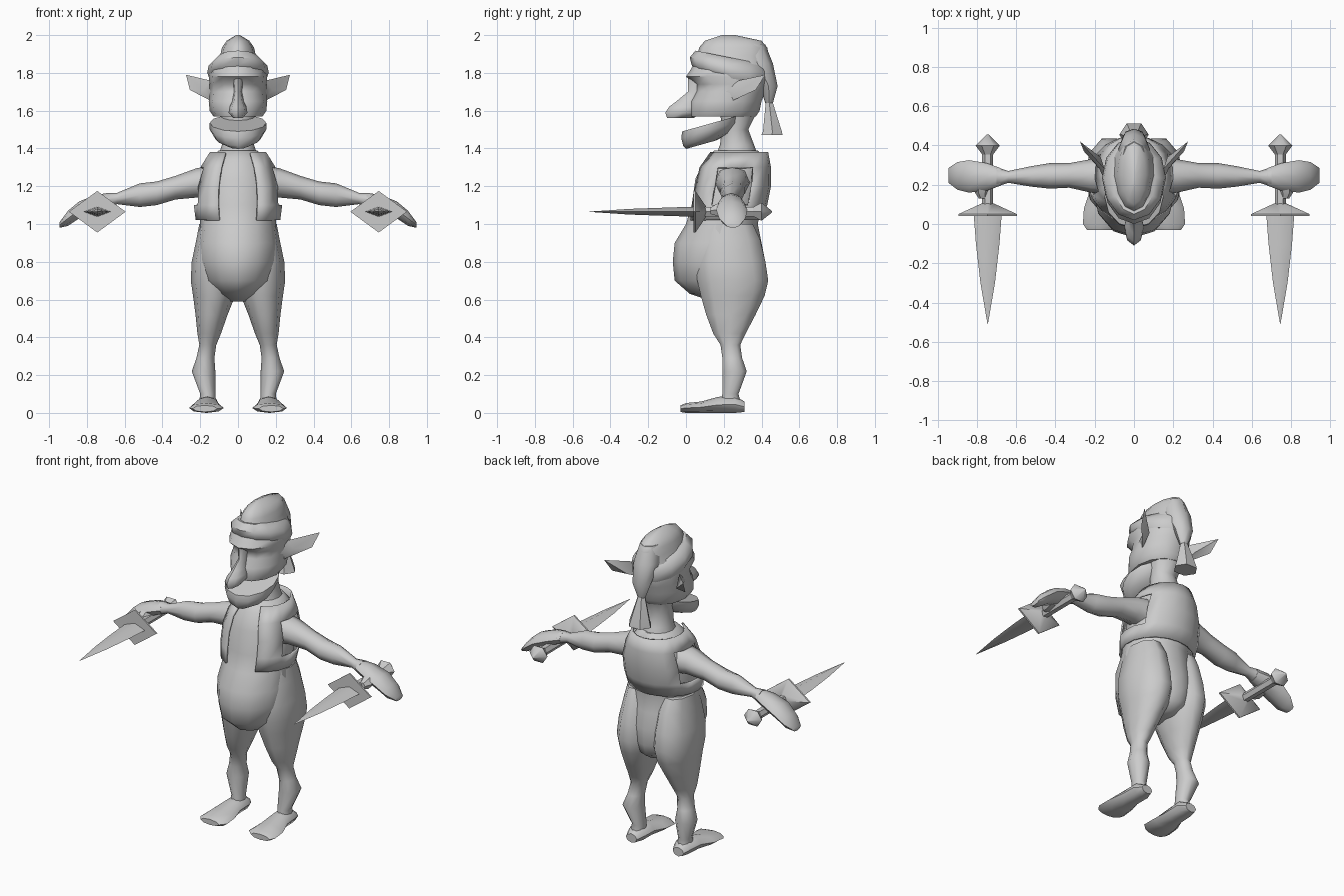
import bpy, bmesh, math

cube = bpy.data.objects.get("Cube")
if cube:
    bpy.data.objects.remove(cube)

grey = bpy.data.materials.new("plain_grey")
grey.use_nodes = True
colour = (.6, .6, .6, 1)
grey.diffuse_color = colour
grey.node_tree.nodes["Principled BSDF"].inputs["Base Color"].default_value = colour


def finish(name, bm, crease=50):
    """Turn a bmesh into a smooth shaded object that keeps strong creases."""
    bmesh.ops.recalc_face_normals(bm, faces=bm.faces)
    mesh = bpy.data.meshes.new(name)
    bm.to_mesh(mesh)
    bm.free()
    mesh.materials.append(grey)
    mesh.shade_smooth()
    mesh.set_sharp_from_angle(angle=math.radians(crease))
    obj = bpy.data.objects.new(name, mesh)
    bpy.context.collection.objects.link(obj)
    return obj


def loft(name, axis, rings, sides=8, side=1, tilt=0):
    """Skin oval rings given as (position, u min, u max, v min, v max)."""
    bm = bmesh.new()
    loops = []
    for t, u_min, u_max, v_min, v_max in rings:
        loop = []
        for i in range(sides):
            angle = math.tau * i / sides
            u = (u_min + u_max) / 2 + (u_max - u_min) / 2 * math.cos(angle)
            swing = (v_max - v_min) / 2 * math.sin(angle)
            v = (v_min + v_max) / 2 + swing
            along = t + tilt * swing
            point = {"x": (along, u, v), "y": (u, along, v), "z": (u, v, along)}[axis]
            loop.append(bm.verts.new((point[0] * side, point[1], point[2])))
        loops.append(loop)
    for low, high in zip(loops, loops[1:]):
        for i in range(sides):
            j = (i + 1) % sides
            bm.faces.new((low[i], low[j], high[j], high[i]))
    bm.faces.new(loops[0])
    bm.faces.new(loops[-1])
    return finish(name, bm)


def centred(name, rings, sides=12, tilt=0):
    """Upright loft on the middle plane: (z, half width, front, back)."""
    return loft(name, "z", [(z, -w, w, f, b) for z, w, f, b in rings], sides, 1, tilt)


# Torso with round belly
centred("torso", [
    (.59, .05, .14, .34), (.63, .12, .02, .4), (.7, .18, -.06, .42),
    (.8, .21, -.07, .42), (.9, .21, -.06, .4), (1, .2, 0, .38),
    (1.1, .2, .03, .4), (1.24, .19, .05, .42), (1.34, .15, .1, .42),
    (1.39, .1, .15, .38)])
centred("neck", [(1.34, .11, .15, .39), (1.42, .085, .18, .36),
                 (1.5, .08, .19, .33), (1.6, .1, .18, .38)])

# Head: skull, open jaw and hooked nose
centred("skull", [
    (1.57, .13, .02, .37), (1.6, .15, .015, .39), (1.65, .155, .02, .4),
    (1.7, .15, .05, .42), (1.74, .15, .05, .43), (1.78, .155, 0, .43),
    (1.81, .15, .02, .42), (1.88, .1, .06, .38)])
centred("jaw", [(1.42, .06, 0, .16), (1.45, .12, -.015, .24),
                (1.5, .15, -.025, .29), (1.535, .15, -.02, .3)], tilt=.28)
centred("nose", [
    (1.56, .025, -.1, .04), (1.59, .05, -.11, .08), (1.62, .045, -.09, .1),
    (1.65, .03, -.05, .1), (1.7, .022, .01, .12), (1.78, .03, .01, .12)], 8)

# Cap: rolled band, crown, drooping tail and tassel
centred("cap_band", [
    (1.77, .15, .06, .43), (1.8, .163, .03, .44), (1.84, .155, .02, .44),
    (1.88, .11, .05, .43)], tilt=-.2)
centred("cap_crown", [
    (1.84, .12, .04, .44), (1.89, .095, .06, .44), (1.935, .085, .07, .43),
    (1.97, .06, .1, .4), (2, .01, .19, .26)])
centred("cap_tail", [
    (1.64, .025, .42, .46), (1.73, .06, .39, .485), (1.85, .08, .3, .46),
    (1.95, .06, .26, .42)], 8)
centred("cap_tassel", [(1.47, .075, .39, .52), (1.49, .07, .4, .515),
                       (1.65, .022, .42, .46)], 6)


def build_vest():
    """Open-fronted sheet around the chest, with a hole for each arm."""
    levels = [(1.02, .225, 0, .405), (1.1, .235, .01, .43), (1.2, .232, .025, .45),
              (1.3, .2, .05, .45), (1.38, .15, .11, .435)]
    columns = 16
    bm = bmesh.new()
    rows = []
    for z, width, front, back in levels:
        row = []
        for i in range(columns + 1):
            angle = math.radians(27 + (360 - 54) * i / columns)
            row.append(bm.verts.new((width * math.sin(angle),
                                     (front + back) / 2 - (back - front) / 2 * math.cos(angle), z)))
        rows.append(row)
    for level, (low, high) in enumerate(zip(rows, rows[1:])):
        for i in range(columns):
            armhole = level in (1, 2) and min(i, columns - 1 - i) in (2, 3, 4)
            if not armhole:
                bm.faces.new((low[i], low[i + 1], high[i + 1], high[i]))
    vest = finish("vest", bm)
    rim = vest.modifiers.new("thickness", "SOLIDIFY")
    rim.thickness = .012


build_vest()


def build_ear(name, side):
    """Pointed leaf shape with a hollow front and a raised back."""
    outline = [(.14, .24, 1.65), (.14, .2, 1.7), (.15, .28, 1.76),
               (.275, .42, 1.79), (.255, .37, 1.71)]
    bm = bmesh.new()
    rim = [bm.verts.new((x * side, y, z)) for x, y, z in outline]
    for centre in ((.18, .29, 1.71), (.17, .34, 1.7)):
        hub = bm.verts.new((centre[0] * side, centre[1], centre[2]))
        for i, vert in enumerate(rim):
            bm.faces.new((vert, rim[(i + 1) % len(rim)], hub))
    finish(name, bm)


def build_dagger(prefix, side):
    """Dagger pointing forward, its parts centred on one line."""
    def part(name, rings, sides):
        x, z = .745, 1.065
        loft(prefix + name, "y",
             [(y, x - w, x + w, z - h, z + h) for y, w, h in rings], sides, side)

    part("dagger_blade", [(-.51, .001, .001), (-.3, .037, .015),
                          (-.1, .06, .022), (.06, .072, .027)], 4)
    part("dagger_guard", [(.04, .15, .11), (.05, .15, .11), (.105, .03, .03)], 4)
    part("dagger_grip", [(.09, .028, .028), (.38, .028, .028)], 6)
    part("dagger_pommel", [(.35, .025, .025), (.4, .062, .055), (.455, .005, .005)], 6)


# Paired parts
for prefix, side in (("left_", 1), ("right_", -1)):
    build_ear(prefix + "ear", side)
    loft(prefix + "leg", "z", [
        (.03, .12, .21, .18, .3), (.1, .12, .2, .19, .28), (.22, .12, .245, .19, .325),
        (.29, .125, .22, .19, .3), (.36, .115, .205, .18, .29), (.42, .09, .215, .14, .32),
        (.52, .055, .225, .1, .375), (.62, .015, .238, .07, .425), (.7, 0, .25, .05, .445),
        (.8, 0, .245, .04, .43), (.92, .02, .22, .06, .4), (1, .05, .205, .1, .36)],
        10, side)
    loft(prefix + "foot", "y", [
        (-.03, .11, .24, .005, .04), (0, .075, .26, 0, .052), (.08, .08, .255, 0, .06),
        (.17, .1, .225, 0, .085), (.26, .1, .22, 0, .09), (.31, .125, .2, .005, .06)],
        8, side)
    loft(prefix + "arm", "x", [
        (.14, .15, .34, 1.13, 1.31), (.22, .16, .33, 1.14, 1.295),
        (.33, .185, .31, 1.13, 1.255), (.43, .18, .31, 1.1, 1.225),
        (.52, .19, .295, 1.09, 1.215), (.64, .21, .27, 1.105, 1.165),
        (.7, .19, .29, 1.085, 1.165)], 8, side)
    loft(prefix + "hand", "x", [
        (.68, .195, .285, 1.09, 1.165), (.75, .17, .31, 1.065, 1.155),
        (.84, .16, .325, 1.03, 1.12), (.9, .175, .315, .99, 1.07),
        (.945, .21, .285, .98, 1.01)], 8, side)
    loft(prefix + "thumb", "y", [
        (.13, .75, .79, 1.05, 1.09), (.16, .74, .81, 1.04, 1.11),
        (.22, .72, .82, 1.05, 1.13)], 6, side)
    build_dagger(prefix, side)
